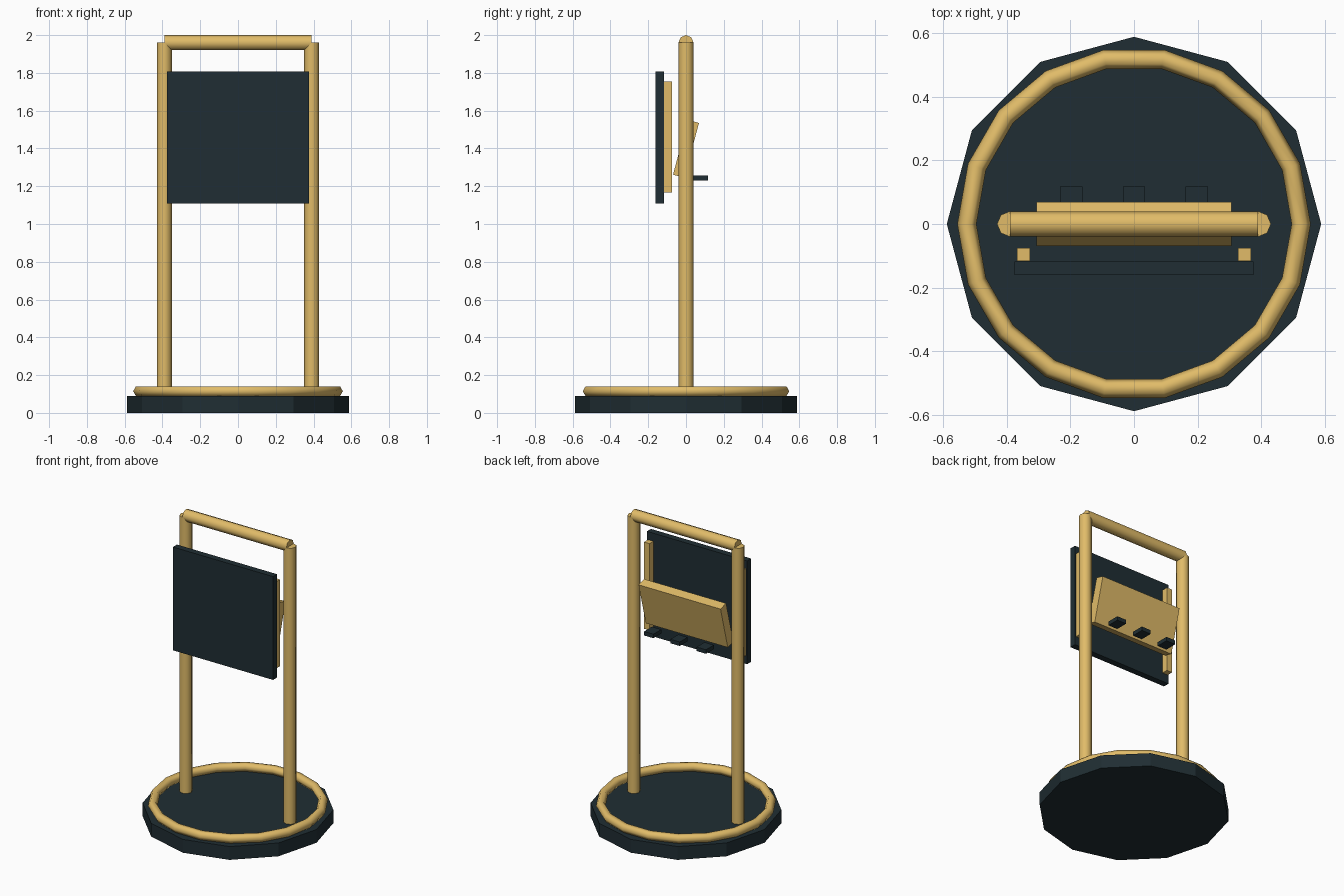
import bpy
from math import radians, pi

if "Cube" in bpy.data.objects:
    bpy.data.objects.remove(bpy.data.objects["Cube"])


def material(name, color):
    m = bpy.data.materials.new(name)
    m.diffuse_color = (*color, 1)
    m.use_nodes = True
    m.node_tree.nodes["Principled BSDF"].inputs["Base Color"].default_value = m.diffuse_color
    return m


DARK = material("dark_slate", (0.014, 0.027, 0.033))
GOLD = material("brass", (0.75, 0.50, 0.14))


def finish(name, mat, smooth=None):
    ob = bpy.context.object
    ob.name = name
    ob.data.materials.append(mat)
    if smooth:
        bpy.ops.object.shade_smooth_by_angle(angle=radians(smooth))
    return ob


def box(name, center, size, mat, tilt=0):
    bpy.ops.mesh.primitive_cube_add(size=1, location=center)
    ob = bpy.context.object
    ob.scale = size
    bpy.ops.object.transform_apply(location=False, rotation=False, scale=True)
    ob.rotation_euler.x = tilt
    return finish(name, mat)


def rod(name, center, radius, length, sides, mat, rot=(0, 0, 0), smooth=None):
    bpy.ops.mesh.primitive_cylinder_add(vertices=sides, radius=radius, depth=length,
                                        location=center, rotation=rot)
    return finish(name, mat, smooth)


# Twelve-sided base with a ring on top
rod("base", (0, 0, 0.045), 0.588, 0.09, 12, DARK)
bpy.ops.mesh.primitive_torus_add(major_segments=18, minor_segments=6, major_radius=0.525,
                                 minor_radius=0.03, location=(0, 0, 0.115))
finish("base_ring", GOLD, 65)

# Upright posts and top rail
for side, s in (("left", -1), ("right", 1)):
    rod(f"post_{side}", (s * 0.39, 0, 1.025), 0.04, 1.87, 8, GOLD, smooth=50)
rod("top_rail", (0, 0, 1.96), 0.04, 0.78, 8, GOLD, (0, pi / 2, 0), 50)

# Front panel with two backing strips
box("front_panel", (0, -0.139, 1.458), (0.75, 0.043, 0.70), DARK)
for side, s in (("left", -1), ("right", 1)):
    box(f"panel_strip_{side}", (s * 0.347, -0.096, 1.46), (0.041, 0.042, 0.587), GOLD)

# Tilted board and the three small tabs behind it
box("tilted_board", (0, 0, 1.398), (0.614, 0.062, 0.30), GOLD, radians(-15))
for i in (-1, 0, 1):
    box(f"tab_{i + 2}", (i * 0.197, 0.075, 1.244), (0.07, 0.085, 0.027), DARK)
